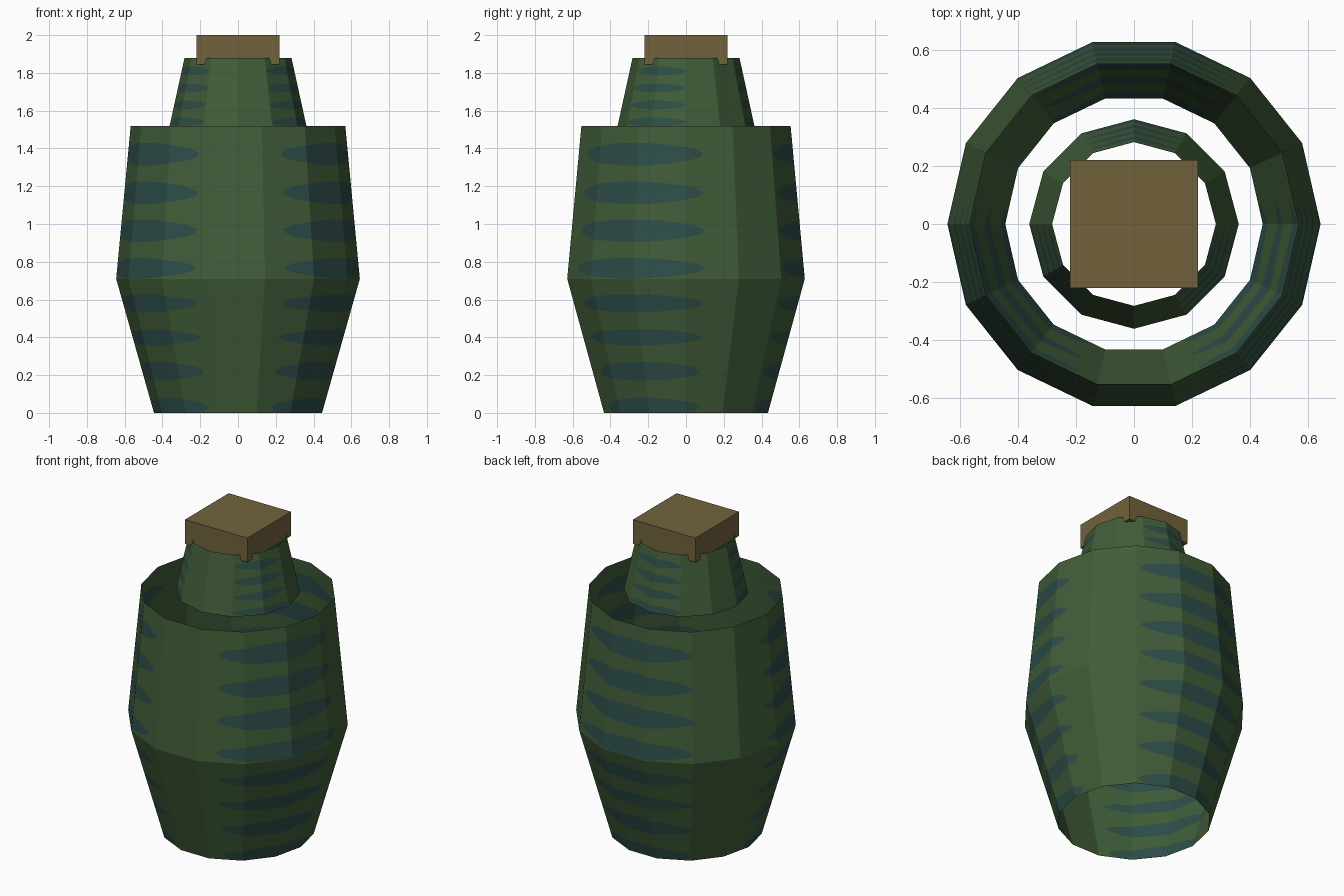
import bpy, bmesh, math

if "Cube" in bpy.data.objects:
    bpy.data.objects.remove(bpy.data.objects["Cube"], do_unlink=True)


def material(name, colour):
    m = bpy.data.materials.new(name)
    m.use_nodes = True
    m.diffuse_color = (*colour, 1)
    bsdf = m.node_tree.nodes["Principled BSDF"]
    bsdf.inputs["Base Color"].default_value = (*colour, 1)
    bsdf.inputs["Roughness"].default_value = 0.9
    return m


GREEN = material("leaf green", (0.052, 0.109, 0.040))
TEAL = material("dark teal", (0.027, 0.076, 0.066))
BROWN = material("stem brown", (0.168, 0.123, 0.046))


def add_object(name, bm, materials):
    mesh = bpy.data.meshes.new(name)
    bm.to_mesh(mesh)
    bm.free()
    for m in materials:
        mesh.materials.append(m)
    ob = bpy.data.objects.new(name, mesh)
    bpy.context.collection.objects.link(ob)


def striped_tube(name, sides, profile, rows, start, length):
    """Open faceted tube; rows of (height, half thickness) are cut in as stripes,
    repeated three times around the tube."""
    seg = 360 / sides
    z_min, z_max = profile[0][1], profile[-1][1]

    # Columns: facet corners plus samples along each stripe
    steps = 16
    angles = {round(i * seg, 3) for i in range(sides)}
    for k in range(3):
        for i in range(steps + 1):
            t = (1 - math.cos(math.pi * i / steps)) / 2
            angles.add(round((start + 120 * k + t * length) % 360, 3))
    angles = sorted(angles)

    def radius(z):
        for (r0, z0), (r1, z1) in zip(profile, profile[1:]):
            if z <= z1:
                return r0 + (r1 - r0) * (z - z0) / (z1 - z0)

    def swell(a):
        t = ((a - start) % 120) / length
        return math.sqrt(max(0, math.sin(math.pi * t))) if t < 1 else 0

    # Levels: profile heights plus lower and upper edge of each stripe,
    # with the bottom rim always below the lowest stripe
    levels = [(z, 0, False) for r, z in profile]
    for z, half in rows:
        levels += [(z, -half, True), (z, half, False)]
    levels.sort(key=lambda level: max(z_min, level[0] + level[1]))

    bm = bmesh.new()
    cache = {}

    def vertex(a, level):
        z = min(z_max, max(z_min, level[0] + level[1] * swell(a)))
        key = (a, round(z, 4))
        if key not in cache:
            off = math.radians(a % seg - seg / 2)
            r = radius(z) * math.cos(math.pi / sides) / math.cos(off)
            b = math.radians(a)
            cache[key] = bm.verts.new((r * math.cos(b), r * math.sin(b), z))
        return cache[key]

    for a, b in zip(angles, angles[1:] + angles[:1]):
        for low, high in zip(levels, levels[1:]):
            loop = [vertex(a, low), vertex(b, low), vertex(b, high), vertex(a, high)]
            loop = list(dict.fromkeys(loop))
            if len(loop) > 2:
                bm.faces.new(loop).material_index = int(low[2])
    add_object(name, bm, [GREEN, TEAL])


# Barrel-shaped body, open at both ends
body_rows = [(0.03, 0.05), (0.22, 0.05), (0.40, 0.043), (0.58, 0.048),
             (0.766, 0.055), (0.965, 0.06), (1.165, 0.06), (1.37, 0.06)]
striped_tube("body", 14, [(0.445, 0), (0.645, 0.71), (0.568, 1.52)],
             body_rows, -66.5, 75.5)

# Tapered neck, open at both ends
neck_rows = [(1.54 + 0.09 * i, 0.024) for i in range(4)]
striped_tube("neck", 12, [(0.362, 1.52), (0.283, 1.88)], neck_rows, -60, 60)

# Square cap whose corners overhang the neck
cap = bmesh.new()
bmesh.ops.create_cube(cap, size=1)
bmesh.ops.scale(cap, vec=(0.442, 0.442, 0.155), verts=cap.verts)
bmesh.ops.translate(cap, vec=(0, 0, 1.9225), verts=cap.verts)
add_object("cap", cap, [BROWN])
